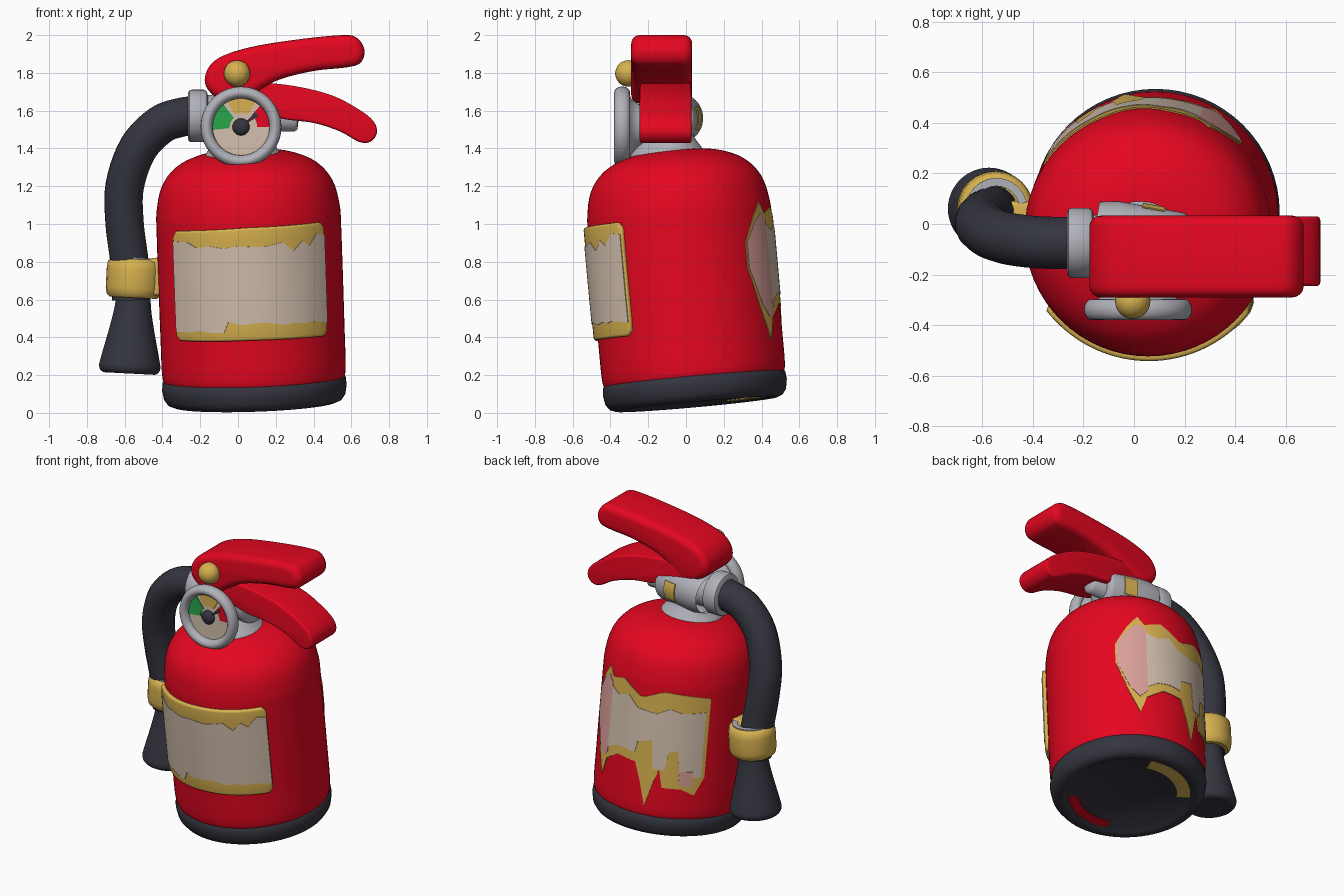
import bpy, bmesh, math
from math import sin, cos, radians
from mathutils import Matrix, Vector

if "Cube" in bpy.data.objects:
    bpy.data.objects.remove(bpy.data.objects["Cube"])


def material(name, rgb):
    m = bpy.data.materials.new(name)
    m.use_nodes = True
    m.diffuse_color = (*rgb, 1)
    bsdf = m.node_tree.nodes["Principled BSDF"]
    bsdf.inputs["Base Color"].default_value = (*rgb, 1)
    bsdf.inputs["Roughness"].default_value = 0.6
    return m


RED = material("red paint", (0.78, 0.002, 0.014))
DARK = material("dark rubber", (0.035, 0.035, 0.05))
GOLD = material("gold", (0.68, 0.44, 0.08))
BEIGE = material("beige paper", (0.66, 0.53, 0.43))
GREY = material("grey metal", (0.44, 0.44, 0.49))
GREEN = material("green", (0.02, 0.38, 0.07))
PINK = material("faded pink", (0.7, 0.35, 0.32))

UP = Matrix.Identity(4)
# The tank leans slightly forward and sideways
LEAN = (Matrix.Translation((0.09, 0.055, 0.045))
        @ Matrix.Rotation(radians(-2), 4, "Y") @ Matrix.Rotation(radians(5.2), 4, "X"))


def spline(pts, closed=False, steps=5):
    """Smooth curve through the points."""
    p = [Vector(q) for q in pts]
    n = len(p)
    at = (lambda i: p[i % n]) if closed else (lambda i: p[max(0, min(n - 1, i))])
    out = []
    for i in range(n if closed else n - 1):
        a, b, c, d = at(i - 1), at(i), at(i + 1), at(i + 2)
        for k in range(steps):
            t = k / steps
            out.append(0.5 * (2 * b + (c - a) * t + (2 * a - 5 * b + 4 * c - d) * t ** 2
                              + (3 * b - a - 3 * c + d) * t ** 3))
    return out if closed else out + [p[-1]]


def finish(name, bm, mat, matrix=UP, bevel=0, solid=0):
    bm.transform(matrix)
    mesh = bpy.data.meshes.new(name)
    bm.to_mesh(mesh)
    bm.free()
    mesh.materials.append(mat)
    ob = bpy.data.objects.new(name, mesh)
    bpy.context.collection.objects.link(ob)
    bpy.context.view_layer.objects.active = ob
    if solid:
        m = ob.modifiers.new("Solid", "SOLIDIFY")
        m.thickness, m.offset = solid, -1
        bpy.ops.object.modifier_apply(modifier=m.name)
    if bevel:
        m = ob.modifiers.new("Bevel", "BEVEL")
        m.width, m.segments, m.limit_method = bevel, 4, "ANGLE"
        m.angle_limit = radians(50)
        bpy.ops.object.modifier_apply(modifier=m.name)
    ob.data.shade_smooth()
    ob.data.set_sharp_from_angle(angle=radians(45))
    return ob


def lathe(name, profile, mat, matrix=UP, seg=48):
    bm = bmesh.new()
    vs = [bm.verts.new((q[0], 0, q[1])) for q in profile]
    es = [bm.edges.new(e) for e in zip(vs, vs[1:])]
    bmesh.ops.spin(bm, geom=vs + es, cent=(0, 0, 0), axis=(0, 0, 1),
                   angle=math.tau, steps=seg, use_merge=True)
    bmesh.ops.remove_doubles(bm, verts=bm.verts, dist=1e-5)
    bmesh.ops.recalc_face_normals(bm, faces=bm.faces)
    return finish(name, bm, mat, matrix)


def prism(name, outline, y0, y1, mat, bevel):
    """Front outline extruded in depth."""
    bm = bmesh.new()
    face = bm.faces.new([bm.verts.new((q[0], y0, q[1])) for q in outline])
    new = bmesh.ops.extrude_face_region(bm, geom=[face])["geom"]
    bmesh.ops.translate(bm, vec=(0, y1 - y0, 0),
                        verts=[g for g in new if isinstance(g, bmesh.types.BMVert)])
    bmesh.ops.recalc_face_normals(bm, faces=bm.faces)
    return finish(name, bm, mat, bevel=bevel)


def grid(name, columns, mat, matrix, **kw):
    bm = bmesh.new()
    cols = [[bm.verts.new(p) for p in col] for col in columns]
    for a, b in zip(cols, cols[1:]):
        for j in range(len(a) - 1):
            bm.faces.new((a[j], b[j], b[j + 1], a[j + 1]))
    return finish(name, bm, mat, matrix, **kw)


def sector(name, r0, r1, a0, a1, mat, matrix):
    """Thin flat ring sector."""
    angles = [radians(a0 + (a1 - a0) * i / 16) for i in range(17)]
    return grid(name, [[(r * cos(a), r * sin(a), 0) for r in (r1, r0)] for a in angles],
                mat, matrix, solid=0.006)


def radius(z):
    for a, b in zip(TANK, TANK[1:]):
        if a[1] <= z <= b[1]:
            return a[0] + (b[0] - a[0]) * (z - a[1]) / max(b[1] - a[1], 1e-6)
    return 0.48


def wrap(name, spans, offset, mat, solid, turn=0, bevel=0):
    """Panel wrapped on the tank from (angle, low, high) stations."""
    cols = []
    for a, b in zip(spans, spans[1:]):
        n = max(1, round((b[0] - a[0]) / 3))
        for k in range(n + (b is spans[-1])):
            ang, lo, hi = Vector(a).lerp(Vector(b), k / n)
            ang = radians(ang + turn)
            zs = [lo + (hi - lo) * j / 8 for j in range(9)]
            cols.append([((radius(z) + offset) * sin(ang), -(radius(z) + offset) * cos(ang), z)
                         for z in zs])
    return grid(name, cols, mat, LEAN, solid=solid, bevel=bevel)


# Tank and foot
TANK = spline([(0.46, 0.12), (0.485, 0.16), (0.488, 0.4), (0.489, 0.9), (0.484, 1.05),
               (0.45, 1.18), (0.37, 1.275), (0.25, 1.33), (0.12, 1.35), (0, 1.355)])
lathe("tank", TANK, RED, LEAN, 64)
lathe("foot", [(0, 0.025), (0.37, 0.025), (0.4, 0.005), (0.43, 0), (0.46, 0.012), (0.48, 0.04),
               (0.489, 0.09), (0.485, 0.13), (0.465, 0.15), (0.42, 0.152)], DARK, LEAN, 64)
UNDER = LEAN @ Matrix.Translation((0, 0, 0.018))
sector("foot_gold_patch", 0.3, 0.385, 72, 148, GOLD, UNDER)
sector("foot_red_patch", 0.31, 0.375, -108, -42, RED, UNDER)

# Front label
wrap("front_label", [(-53, 0.41, 0.935), (-50, 0.38, 0.965), (0, 0.385, 0.985),
                     (49, 0.38, 0.985), (52, 0.41, 0.955)], 0.022, GOLD, 0.06, bevel=0.014)
wrap("front_label_paper",
     [(-52, 0.43, 0.91), (-40, 0.43, 0.91), (-33, 0.44, 0.88), (-25, 0.43, 0.89),
      (-17, 0.43, 0.88), (-14, 0.49, 0.88), (-8, 0.47, 0.89), (8, 0.48, 0.88), (20, 0.46, 0.9),
      (27, 0.47, 0.85), (33, 0.46, 0.9), (38, 0.47, 0.87), (44, 0.46, 0.93),
      (51, 0.45, 0.92)], 0.026, BEIGE, 0.009)

# Worn back label
wrap("back_label", [(-47, 0.68, 0.82), (-38, 0.46, 0.95), (-30, 0.3, 1.03), (-25, 0.42, 0.97),
                    (-12, 0.49, 1.0), (4, 0.48, 0.92), (9, 0.36, 0.93), (14, 0.2, 0.95),
                    (19, 0.36, 0.97), (23, 0.46, 0.98), (26, 0.34, 0.98), (40, 0.34, 0.97),
                    (50, 0.3, 0.96), (57, 0.42, 0.95)], 0.005, GOLD, 0.008, 180)
wrap("back_label_pink", [(-46, 0.68, 0.82), (-37, 0.49, 0.93), (-30, 0.42, 0.97),
                         (-24, 0.47, 0.93)], 0.008, PINK, 0.005, 180)
wrap("back_label_pink_spot", [(38, 0.37, 0.46), (48, 0.36, 0.46)], 0.01, PINK, 0.006, 180)
wrap("back_label_paper", [(-24, 0.5, 0.91), (-16, 0.54, 0.88), (-6, 0.55, 0.91), (3, 0.54, 0.84),
                          (5, 0.62, 0.84), (16, 0.65, 0.83), (18, 0.46, 0.83), (27, 0.46, 0.87),
                          (29, 0.58, 0.87), (36, 0.6, 0.85), (38, 0.42, 0.85),
                          (54, 0.42, 0.86)], 0.008, BEIGE, 0.005, 180)

# Valve barrel on its neck, with side port and stub
lathe("valve_neck", spline([(0.2, 1.28), (0.205, 1.36), (0.17, 1.41), (0.13, 1.47),
                            (0.12, 1.55)]), GREY, Matrix.Translation((0.03, -0.09, 0)))
BARREL = (Matrix.Translation((0.04, -0.065, 1.56)) @ Matrix.Rotation(radians(-10), 4, "Z")
          @ Matrix.Rotation(radians(-90), 4, "Y"))
lathe("valve_barrel", [(0, -0.16), (0.115, -0.16), (0.13, -0.15), (0.135, -0.13),
                       (0.135, 0.13), (0.12, 0.2)], GREY, BARREL)
grid("valve_gold_patch", [[(0.139 * sin(t), 0.139 * cos(t), h) for h in (-0.06, 0.03)]
                          for t in [radians(-25 + 5 * i) for i in range(11)]],
     GOLD, BARREL, solid=0.006)
SIDE = Matrix.Translation((0, -0.075, 1.572)) @ Matrix.Rotation(radians(-90), 4, "Y")
lathe("hose_port", [(0, 0.265), (0.12, 0.265), (0.135, 0.258), (0.139, 0.245), (0.139, 0.18),
                    (0.13, 0.165), (0.11, 0.16), (0.11, 0)], GREY, SIDE)
lathe("valve_stub", [(0, -0.32), (0.045, -0.315), (0.058, -0.3), (0.058, 0)], GREY,
      Matrix.Translation((0, 0.01, -0.025)) @ SIDE)

# Pressure gauge
FACE = Matrix.Translation((0.016, -0.3, 1.514)) @ Matrix.Rotation(radians(90), 4, "X")
ring = [(0.182 + 0.032 * cos(t), 0.038 + 0.042 * sin(t))
        for t in [math.tau * i / 16 for i in range(17)]]
lathe("gauge_ring", ring, GREY, FACE)
lathe("gauge_back", [(0.19, 0.01), (0.15, -0.01), (0.12, -0.05), (0.12, -0.16)], GREY, FACE)
lathe("gauge_dial", [(0, 0.04), (0.18, 0.04), (0.18, 0)], BEIGE, FACE)
PLATE = FACE @ Matrix.Translation((0, 0, 0.046))
sector("gauge_low_zone", 0.085, 0.15, 0, 48, RED, PLATE)
sector("gauge_mid_zone", 0.075, 0.15, 60, 118, GOLD, PLATE)
sector("gauge_good_zone", 0.06, 0.15, 128, 186, GREEN, PLATE)
sector("gauge_needle", 0.03, 0.11, 32, 46, DARK, FACE @ Matrix.Translation((0, 0, 0.052)))
lathe("gauge_hub", [(0, 0.075), (0.03, 0.07), (0.045, 0.055), (0.045, 0.04)], DARK, FACE)

# Handles and pin
prism("top_handle", spline([
    (-0.17, 1.73), (-0.165, 1.81), (-0.1, 1.88), (0.06, 1.935), (0.3, 1.975), (0.55, 2.0),
    (0.63, 1.985), (0.67, 1.92), (0.65, 1.855), (0.58, 1.83), (0.4, 1.81), (0.22, 1.765),
    (0.1, 1.7), (0, 1.64), (-0.1, 1.66)], True), -0.29, 0.033, RED, 0.045)
prism("lower_handle", spline([
    (-0.08, 1.7), (0.1, 1.745), (0.3, 1.73), (0.5, 1.68), (0.65, 1.6), (0.72, 1.54),
    (0.735, 1.48), (0.7, 1.435), (0.64, 1.435), (0.54, 1.49), (0.4, 1.535), (0.22, 1.56),
    (0.05, 1.62)], True), -0.245, 0.03, RED, 0.045)
lathe("pin_ball", [(0.07 * cos(t), 0.07 * sin(t))
                   for t in [math.pi * (i / 16 - 0.5) for i in range(17)]],
      GOLD, Matrix.Translation((-0.005, -0.305, 1.797)), 24)

# Hose
curve = bpy.data.curves.new("hose", "CURVE")
curve.dimensions = "3D"
curve.bevel_depth, curve.bevel_resolution, curve.use_fill_caps = 0.103, 6, True
path = spline([(-0.22, -0.075, 1.575), (-0.3, -0.075, 1.565), (-0.41, -0.07, 1.525),
               (-0.53, -0.05, 1.4), (-0.6, -0.01, 1.2), (-0.6, 0.02, 1.0),
               (-0.575, 0.04, 0.8), (-0.565, 0.05, 0.6)])
line = curve.splines.new("POLY")
line.points.add(len(path) - 1)
for pt, co in zip(line.points, path):
    pt.co = (*co, 1)
line.use_smooth = True
curve.materials.append(DARK)
bpy.context.collection.objects.link(bpy.data.objects.new("hose", curve))

# Nozzle and clamp
HANG = Matrix.Translation((-0.575, 0.06, 0.21)) @ Matrix.Rotation(radians(3), 4, "Y")
lathe("nozzle", spline([(0, 0.01), (0.1, 0.003), (0.14, 0), (0.162, 0.03), (0.152, 0.09),
                        (0.115, 0.25), (0.095, 0.36), (0.09, 0.45)]), DARK, HANG)
lathe("clamp", [(0.09, 0.405), (0.125, 0.4), (0.142, 0.415), (0.149, 0.45), (0.149, 0.55),
                (0.144, 0.59), (0.125, 0.605), (0.09, 0.605)], GOLD, HANG, 24)
lathe("clamp_washer", [(0.09, 0.612), (0.122, 0.612), (0.122, 0.6)], GREY, HANG, 24)
prism("clamp_bracket", [(-0.52, 0.62), (-0.37, 0.62), (-0.37, 0.83), (-0.52, 0.81)],
      -0.04, 0.09, GOLD, 0.02)
